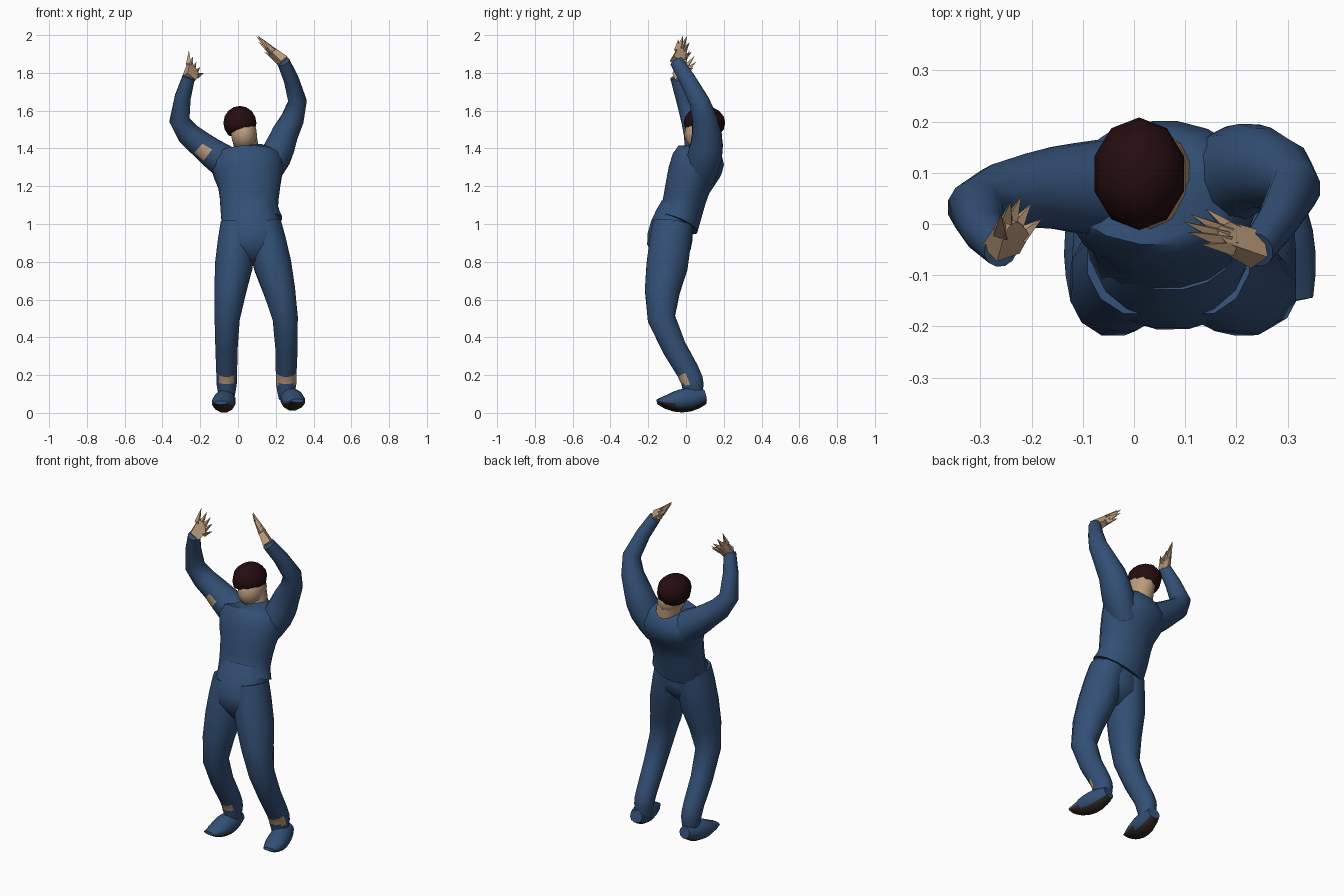
import bpy, bmesh, math
from mathutils import Vector

cube = bpy.data.objects.get("Cube")
if cube:
    bpy.data.objects.remove(cube, do_unlink=True)


def material(name, *rgb):
    mat = bpy.data.materials.new(name)
    mat.use_nodes = True
    mat.diffuse_color = (*rgb, 1)
    shader = next(node for node in mat.node_tree.nodes if node.type == 'BSDF_PRINCIPLED')
    shader.inputs["Base Color"].default_value = (*rgb, 1)
    shader.inputs["Roughness"].default_value = .9
    return mat


BLUE = material("blue cloth", .033, .08, .18)
SKIN = material("skin", .5, .33, .2)
HAIR = material("dark hair", .018, .004, .005)
SOLE = material("dark sole", .035, .023, .018)


def finish(bm, name, materials, rule=None):
    """Turn a bmesh into an object; rule picks faces for the second material."""
    bmesh.ops.recalc_face_normals(bm, faces=bm.faces)
    bm.normal_update()
    for face in bm.faces:
        if rule and rule(face.calc_center_median(), face.normal):
            face.material_index = 1
    mesh = bpy.data.meshes.new(name)
    bm.to_mesh(mesh)
    bm.free()
    for mat in materials:
        mesh.materials.append(mat)
    obj = bpy.data.objects.new(name, mesh)
    bpy.context.collection.objects.link(obj)
    bpy.ops.object.select_all(action='DESELECT')
    bpy.context.view_layer.objects.active = obj
    obj.select_set(True)
    bpy.ops.object.shade_smooth_by_angle(angle=math.radians(50))


def curved(points, depth):
    """Add a ring midway on a smooth curve between each pair of (x, y, z, radius)."""
    points = [Vector(point) for point in points]
    path = [points[0]]
    for i, (start, end) in enumerate(zip(points, points[1:])):
        before = points[max(i - 1, 0)]
        after = points[min(i + 2, len(points) - 1)]
        path += [((start + end) * 9 - before - after) / 16, end]
    return [(*point, point.w * depth) for point in path]


def loft(name, rings, materials, rule=None, sides=12):
    """Rings are (x, y, z, half width, half depth), square to the path."""
    bm = bmesh.new()
    centers = [Vector(ring[:3]) for ring in rings]
    loops = []
    for i, (*_, width, depth) in enumerate(rings):
        ahead = centers[min(i + 1, len(centers) - 1)]
        behind = centers[max(i - 1, 0)]
        along = (ahead - behind).normalized()
        across = Vector((1, 0, 0))
        across = (across - along * across.dot(along)).normalized()
        out = along.cross(across)
        angles = [math.tau * (k + .5) / sides for k in range(sides)]
        loops.append([bm.verts.new(centers[i] + across * width * math.cos(angle)
                                   + out * depth * math.sin(angle)) for angle in angles])
    for lower, upper in zip(loops, loops[1:]):
        for k in range(sides):
            bm.faces.new((lower[k - 1], lower[k], upper[k], upper[k - 1]))
    bm.faces.new(loops[0])
    bm.faces.new(loops[-1])
    finish(bm, name, materials, rule)


# Shirt, leaning back from the hips
loft("shirt", curved([
    (.075, -.05, 1, .165),
    (.06, -.02, 1.08, .155),
    (.06, .01, 1.2, .167),
    (.05, .055, 1.31, .195),
    (.05, .09, 1.365, .17),
    (.045, .1, 1.41, .085)], .73), [BLUE], sides=16)

# Trouser seat, filling the front between the thighs
loft("trouser_seat", curved([
    (.07, -.04, 1.09, .13),
    (.072, -.075, .99, .155),
    (.075, -.09, .88, .16),
    (.08, -.1, .79, .06)], .74), [BLUE], sides=16)


# Legs share one side profile; each leaves the hip toward its own knee
LEG = [(-.07, 1, .1), (-.1, .78, .103), (-.13, .5, .069),
       (.01, .22, .057), (.035, .15, .055), (.04, .07, .04)]


def leg(side, hip, knee, bare):
    path = [(knee + (hip - knee) * max(0, z - .48) / .4, y, z, radius)
            for y, z, radius in LEG]
    # Bare skin shows at the front of the cuff
    loft(side + "_leg", curved(path, 1.1), [BLUE, SKIN],
         lambda center, normal: .15 < center.z < .22 and normal.y < -bare)


# Shoe with a rocker sole, widest in the middle
def shoe(side, heel, turn, lift):
    rings = []
    for step in range(7):
        t = step / 6
        width = .062 * math.sin(math.pi * (.2 + .6 * t))
        height = .06 * math.sin(math.pi * (.2 + .75 * t))
        bottom = lift + .18 * (t - .5) ** 2
        rings.append((heel + turn * t, .1 - .25 * t, bottom + height, width, height))
    loft(side + "_shoe", rings, [BLUE, SOLE], lambda center, normal: normal.z < -.55)


leg("right", -.01, -.06, .6)
leg("left", .16, .255, .3)
shoe("right", -.06, -.03, 0)
shoe("left", .265, .05, .01)

# Raised sleeves, one with a bare patch near the armpit
loft("right_sleeve", curved([
    (0, .07, 1.28, .1),
    (-.1, .07, 1.35, .087),
    (-.2, .065, 1.425, .07),
    (-.31, .03, 1.55, .055),
    (-.26, -.05, 1.78, .034)], 1.05), [BLUE, SKIN],
    lambda center, normal: -.2 < center.x < -.15 and normal.y < -.8
    and normal.z < .3 and center.z < 1.43)
loft("left_sleeve", curved([
    (.13, .07, 1.25, .08),
    (.2, .1, 1.36, .085),
    (.25, .11, 1.48, .073),
    (.315, .07, 1.65, .05),
    (.24, -.05, 1.86, .034)], 1.1), [BLUE])


# Hands: a hull palm and a fan of pointed fingers from first finger to thumb
def hand(name, wrist, first, thumb, bulge):
    bm = bmesh.new()
    wrist, first, thumb, bulge = map(Vector, (wrist, first, thumb, bulge))
    tips = [first.lerp(thumb, k / 4) + bulge * math.sin(math.pi * k / 4) for k in range(5)]
    along = (tips[2] - wrist).normalized()
    thick = along.cross(thumb - first).normalized()
    across = thick.cross(along)
    palm = [wrist + across * a * .03 + thick * b * .024 for a in (-1, 1) for b in (-1, 1)]
    palm += [wrist.lerp(tip, .6) + thick * b * .013 for tip in tips for b in (-1, 1)]
    bmesh.ops.convex_hull(bm, input=[bm.verts.new(point) for point in palm])
    for tip in tips:
        base = wrist.lerp(tip, .45)
        ring = [bm.verts.new(base + offset * .02)
                for offset in (across, thick, -across, -thick)]
        point = bm.verts.new(tip)
        for k in range(4):
            bm.faces.new((ring[k - 1], ring[k], point))
        bm.faces.new(ring)
    finish(bm, name, [SKIN])


hand("right_hand", (-.26, -.05, 1.77), (-.26, .02, 1.92), (-.18, .01, 1.8), (0, .04, 0))
hand("left_hand", (.24, -.05, 1.86), (.13, -.04, 1.98), (.14, .03, 1.91), (-.04, .01, .05))


# Neck, face and hair cap
def ball(center, radii):
    bm = bmesh.new()
    bmesh.ops.create_uvsphere(bm, u_segments=10, v_segments=8, radius=1)
    bmesh.ops.scale(bm, vec=radii, verts=bm.verts)
    bmesh.ops.translate(bm, vec=center, verts=bm.verts)
    return bm


loft("neck", curved([(.05, .1, 1.36, .07), (.03, .11, 1.49, .065)], 1.1), [SKIN])
finish(ball((.032, .09, 1.475), (.072, .1, .09)), "face", [SKIN])
cap = ball((.01, .098, 1.535), (.092, .11, .09))
bmesh.ops.bisect_plane(cap, geom=cap.verts[:] + cap.edges[:] + cap.faces[:],
                       plane_co=(.01, .1, 1.485), plane_no=(-.25, .2, 1), clear_inner=True)
bmesh.ops.holes_fill(cap, edges=[edge for edge in cap.edges if edge.is_boundary])
finish(cap, "hair", [HAIR])
